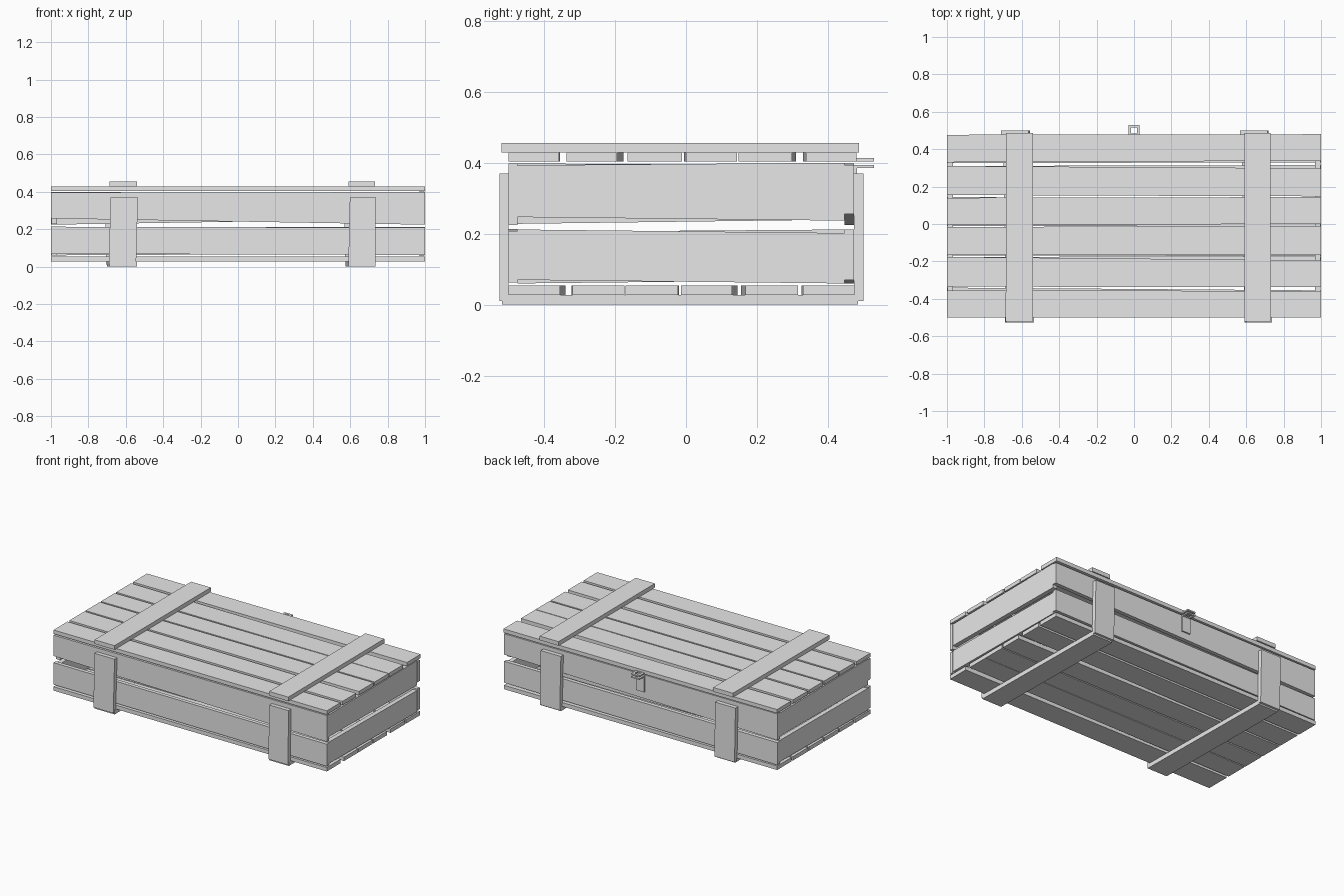
import bpy, bmesh

cube = bpy.data.objects.get("Cube")
if cube:
    bpy.data.objects.remove(cube, do_unlink=True)

grey = bpy.data.materials.new("plain_grey")
grey.use_nodes = True
colour = (0.8, 0.8, 0.8, 1)
grey.diffuse_color = colour
grey.node_tree.nodes["Principled BSDF"].inputs["Base Color"].default_value = colour


def finish(name, bm):
    bmesh.ops.recalc_face_normals(bm, faces=bm.faces)
    mesh = bpy.data.meshes.new(name)
    bm.to_mesh(mesh)
    bm.free()
    mesh.materials.append(grey)
    obj = bpy.data.objects.new(name, mesh)
    bpy.context.collection.objects.link(obj)
    return obj


def board(name, axes, span, start, end, depth):
    """Tapered board; axes names its length, width and thickness directions."""
    order = ["xyz".index(a) for a in axes]
    outline = [(span[0], start[0]), (span[1], end[0]),
               (span[1], end[1]), (span[0], start[1])]
    bm = bmesh.new()
    rings = []
    for d in depth:
        ring = []
        for u, v in outline:
            co = [0, 0, 0]
            for axis, value in zip(order, (u, v, d)):
                co[axis] = value
            ring.append(bm.verts.new(co))
        rings.append(ring)
        bm.faces.new(ring)
    low, high = rings
    for i in range(len(low)):
        j = (i + 1) % len(low)
        bm.faces.new((low[i], low[j], high[j], high[i]))
    return finish(name, bm)


def slat_deck(name, left, right, depth):
    # Consecutive pairs are the two edges of each slat
    for i in range(0, len(left), 2):
        board(f"{name}_slat_{i // 2 + 1}", "xyz", (-1, 1),
              left[i:i + 2], right[i:i + 2], depth)


# Lid and floor slats, from front to back
slat_deck("lid",
          (-.5, -.355, -.335, -.176, -.165, -.016, -.005, .14, .155, .31, .33, .477),
          (-.5, -.358, -.337, -.194, -.165, -.011, 0, .144, .148, .298, .338, .48),
          (.404, .429))
slat_deck("floor",
          (-.5, -.34, -.322, -.176, -.168, -.02, -.01, .145, .155, .31, .325, .475),
          (-.5, -.355, -.32, -.173, -.171, -.022, -.014, .13, .168, .315, .33, .475),
          (.028, .054))

# Long walls
front, back = (-.5, -.475), (.447, .473)
full = (-1, 1)
board("front_upper_plank", "xzy", full, (.257, .395), (.224, .398), front)
board("front_lower_plank", "xzy", full, (.068, .213), (.062, .208), front)
board("back_upper_plank", "xzy", full, (.224, .398), (.256, .394), back)
board("back_lower_plank", "xzy", full, (.06, .208), (.07, .212), back)

# Short end walls, sitting between the long walls
inside = (-.475, .447)
right_end, left_end = (-.998, -.968), (.968, .998)
board("left_upper_plank", "yzx", inside, (.247, .393), (.237, .4), left_end)
board("left_lower_plank", "yzx", inside, (.07, .212), (.06, .202), left_end)
board("right_upper_plank", "yzx", inside, (.228, .398), (.24, .393), right_end)
board("right_lower_plank", "yzx", inside, (.06, .205), (.07, .212), right_end)

# Battens: lid and floor crosspieces, front and back uprights
lid_span, floor_span, upright = (-.52, .487), (-.518, .485), (.01, .37)
board("lid_batten_right", "yxz", lid_span, (-.686, -.54), (-.684, -.54), (.429, .456))
board("lid_batten_left", "yxz", lid_span, (.592, .732), (.592, .73), (.429, .456))
board("floor_batten_right", "yxz", floor_span, (-.686, -.54), (-.7, -.555), (0, .028))
board("floor_batten_left", "yxz", floor_span, (.59, .735), (.575, .72), (0, .028))
board("front_upright_right", "zxy", upright, (-.69, -.545), (-.682, -.535), (-.526, -.5))
board("front_upright_left", "zxy", upright, (.59, .734), (.598, .738), (-.526, -.5))
board("back_upright_right", "zxy", upright, (-.705, -.557), (-.712, -.564), (.473, .5))
board("back_upright_left", "zxy", upright, (.574, .72), (.566, .713), (.473, .5))


# Padlock hasp: two square loops and a backing plate
def loop(name, z, thickness):
    bm = bmesh.new()
    y, outer, inner = .5, .03, .015
    corners = ((-1, -1), (1, -1), (1, 1), (-1, 1))
    sets = [[bm.verts.new((cx * r, y + cy * r, h)) for cx, cy in corners]
            for r, h in ((outer, z), (outer, z + thickness),
                         (inner, z + thickness), (inner, z))]
    for k in range(4):
        a, b = sets[k], sets[(k + 1) % 4]
        for i in range(4):
            j = (i + 1) % 4
            bm.faces.new((a[i], a[j], b[j], b[i]))
    finish(name, bm)


loop("hasp_upper_loop", .404, .009)
loop("hasp_lower_loop", .385, .009)
hasp = (-.03, .03)
board("hasp_plate", "zxy", (.285, .394), hasp, hasp, (.47, .482))
